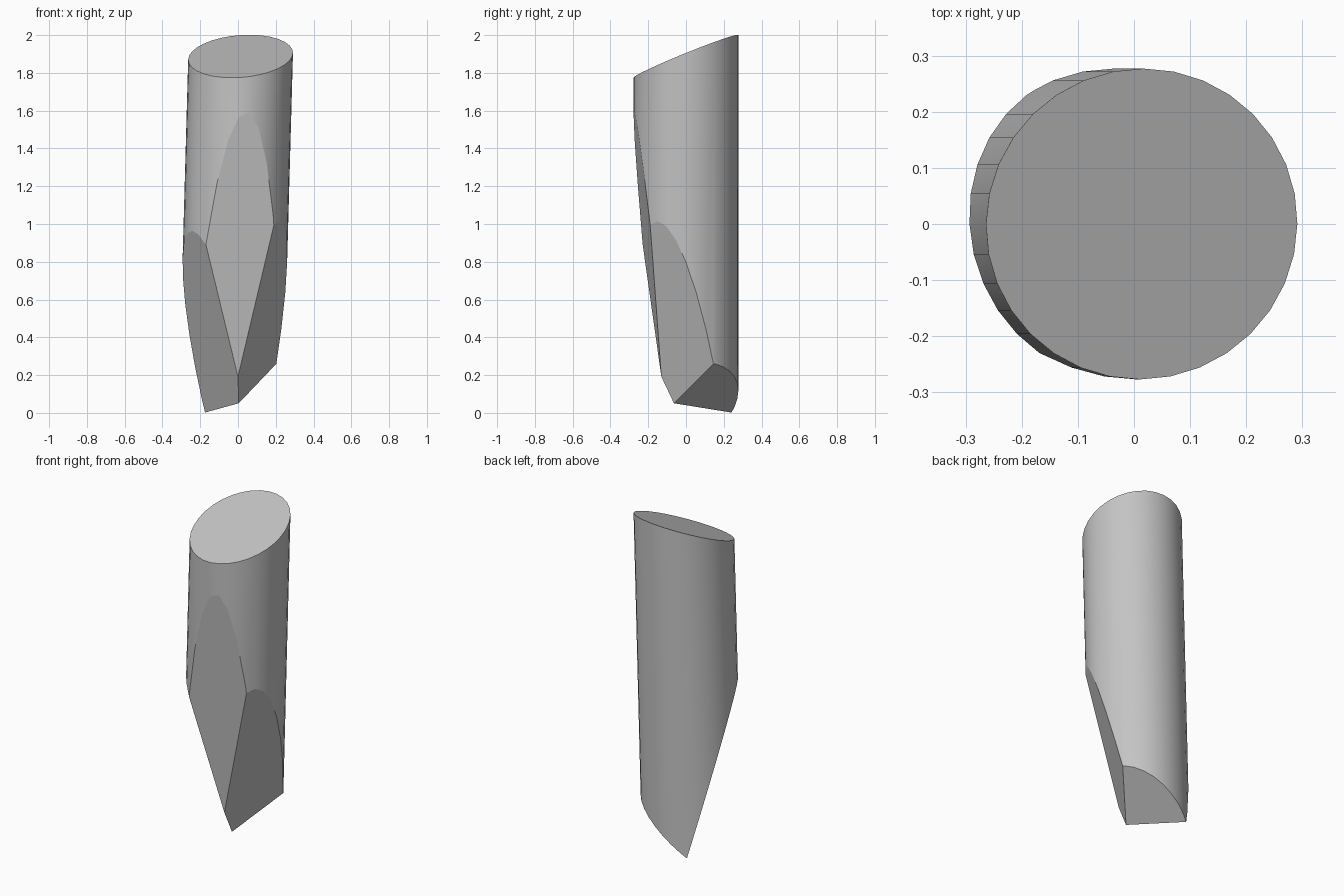
import bpy
import bmesh
from mathutils import Vector

cube = bpy.data.objects.get("Cube")
if cube:
    bpy.data.objects.remove(cube, do_unlink=True)

# One plain grey for the whole peg
grey = bpy.data.materials.new("plain_grey")
grey.use_nodes = True
colour = (0.55, 0.55, 0.55, 1.0)
grey.diffuse_color = colour
grey.node_tree.nodes["Principled BSDF"].inputs["Base Color"].default_value = colour

# Round shaft, leaning slightly sideways
RADIUS, SIDES, LEAN = 0.277, 32, 0.028
bm = bmesh.new()
bmesh.ops.create_cone(bm, cap_ends=True, segments=SIDES, radius1=RADIUS,
                      radius2=RADIUS, depth=3.0)
for v in bm.verts:
    v.co.z += 1.0
    v.co.x += 0.014 + LEAN * (v.co.z - 1.9)
for f in bm.faces:
    f.smooth = len(f.verts) == 4


def slice_off(point, outward):
    """Cut away everything on the outward side and close with a flat face."""
    geom = bm.verts[:] + bm.edges[:] + bm.faces[:]
    cut = bmesh.ops.bisect_plane(bm, geom=geom, dist=1e-6, plane_co=Vector(point),
                                 plane_no=Vector(outward), clear_outer=True)
    edges = [e for e in cut["geom_cut"] if isinstance(e, bmesh.types.BMEdge)]
    for f in bmesh.ops.contextual_create(bm, geom=edges)["faces"]:
        f.smooth = False


# Slanted top, long front facet, two side facets, slanted underside
slice_off((0.014, 0, 1.888), (-0.063, -0.405, 1))
slice_off((0, -0.11, 0), (0.1415, -1, -0.107))
slice_off((0.032, 0, 0), (1, -0.667, -0.286))
slice_off((-0.02, 0, 0), (-1, -0.64, -0.333))
slice_off((0, 0, 0.066), (0.755, 0.281, -1))

# Keep the rims of the flat cuts crisp
bmesh.ops.recalc_face_normals(bm, faces=bm.faces[:])
for e in bm.edges:
    e.smooth = all(f.smooth for f in e.link_faces)

mesh = bpy.data.meshes.new("faceted_peg")
bm.to_mesh(mesh)
bm.free()
mesh.materials.append(grey)
peg = bpy.data.objects.new("faceted_peg", mesh)
bpy.context.collection.objects.link(peg)
